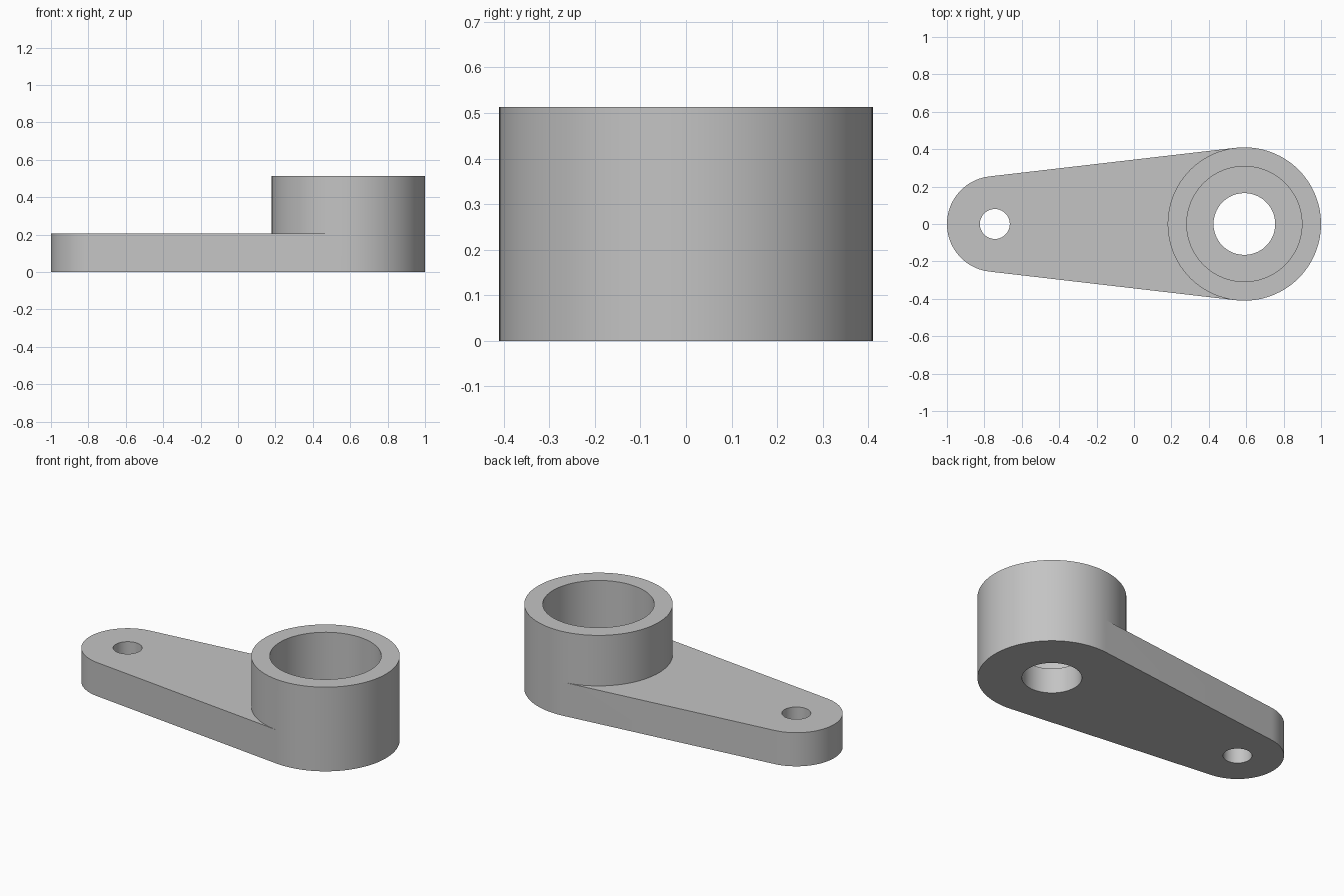
import bpy, bmesh, math

cube = bpy.data.objects.get("Cube")
if cube:
    bpy.data.objects.remove(cube)

# Main dimensions
BOSS_X, BOSS_R, BOSS_TOP = 0.59, 0.41, 0.513
TIP_X, TIP_R, PLATE_TOP = -0.744, 0.256, 0.205
POCKET_R, POCKET_FLOOR = 0.308, 0.154
BORE_R, PIN_R = 0.165, 0.08
SEGS = 96

bm = bmesh.new()


def arc(x, radius, z, start, end, count):
    """Points on an arc, including both ends."""
    steps = [start + (end - start) * i / count for i in range(count + 1)]
    return [bm.verts.new((x + radius * math.cos(s), radius * math.sin(s), z)) for s in steps]


def circle(x, radius, z):
    return arc(x, radius, z, 0, math.tau * (1 - 1 / SEGS), SEGS - 1)


def wall(low, high, closed=True):
    """Quads joining two matching rows of points."""
    n = len(low)
    for i in range(n if closed else n - 1):
        j = (i + 1) % n
        bm.faces.new((low[i], low[j], high[j], high[i]))


def flat(*loops):
    """Flat face bounded by an outline and any holes."""
    edges = []
    for loop in loops:
        for a, b in zip(loop, loop[1:] + loop[:1]):
            edges.append(bm.edges.get((a, b)) or bm.edges.new((a, b)))
    bmesh.ops.triangle_fill(bm, edges=edges, use_beauty=True)


# Angle at which the straight sides touch both rounded ends
touch = math.pi / 2 + math.asin((BOSS_R - TIP_R) / (BOSS_X - TIP_X))
back = math.tau - touch


def boss_ring(z):
    outer = arc(BOSS_X, BOSS_R, z, -touch, touch, 56)
    inner = arc(BOSS_X, BOSS_R, z, touch, back, 40)[1:-1]
    return outer, inner


# Tapered plate
low_outer = arc(BOSS_X, BOSS_R, 0, -touch, touch, 56)
mid_outer = arc(BOSS_X, BOSS_R, PLATE_TOP, -touch, touch, 56)
low_tip = arc(TIP_X, TIP_R, 0, touch, back, 40)
mid_tip = arc(TIP_X, TIP_R, PLATE_TOP, touch, back, 40)
wall(low_outer + low_tip, mid_outer + mid_tip)

# Boss rising from the plate
mid_inner = arc(BOSS_X, BOSS_R, PLATE_TOP, touch, back, 40)
for extra in (mid_inner[0], mid_inner[-1]):
    bm.verts.remove(extra)
mid_inner = mid_inner[1:-1]
top_outer, top_inner = boss_ring(BOSS_TOP)
wall(mid_outer + mid_inner, top_outer + top_inner)

# Pin hole, bore and pocket
pin_low, pin_high = circle(TIP_X, PIN_R, 0), circle(TIP_X, PIN_R, PLATE_TOP)
bore_low, bore_high = circle(BOSS_X, BORE_R, 0), circle(BOSS_X, BORE_R, POCKET_FLOOR)
pocket_low, pocket_high = circle(BOSS_X, POCKET_R, POCKET_FLOOR), circle(BOSS_X, POCKET_R, BOSS_TOP)
wall(pin_low, pin_high)
wall(bore_low, bore_high)
wall(bore_high, pocket_low)
wall(pocket_low, pocket_high)

# Underside, plate top and boss rim
flat(low_outer + low_tip, pin_low, bore_low)
flat([mid_outer[-1]] + mid_tip + [mid_outer[0]] + mid_inner[::-1], pin_high)
flat(top_outer + top_inner, pocket_high)

bmesh.ops.recalc_face_normals(bm, faces=bm.faces[:])
mesh = bpy.data.meshes.new("lever_arm")
bm.to_mesh(mesh)
bm.free()
arm = bpy.data.objects.new("lever_arm", mesh)
bpy.context.collection.objects.link(arm)

# Grey metal
grey = bpy.data.materials.new("plain_grey")
grey.use_nodes = True
colour = (0.55, 0.55, 0.55, 1)
grey.diffuse_color = colour
grey.node_tree.nodes["Principled BSDF"].inputs["Base Color"].default_value = colour
mesh.materials.append(grey)

bpy.ops.object.select_all(action="DESELECT")
arm.select_set(True)
bpy.context.view_layer.objects.active = arm
bpy.ops.object.shade_smooth_by_angle(angle=math.radians(30))
